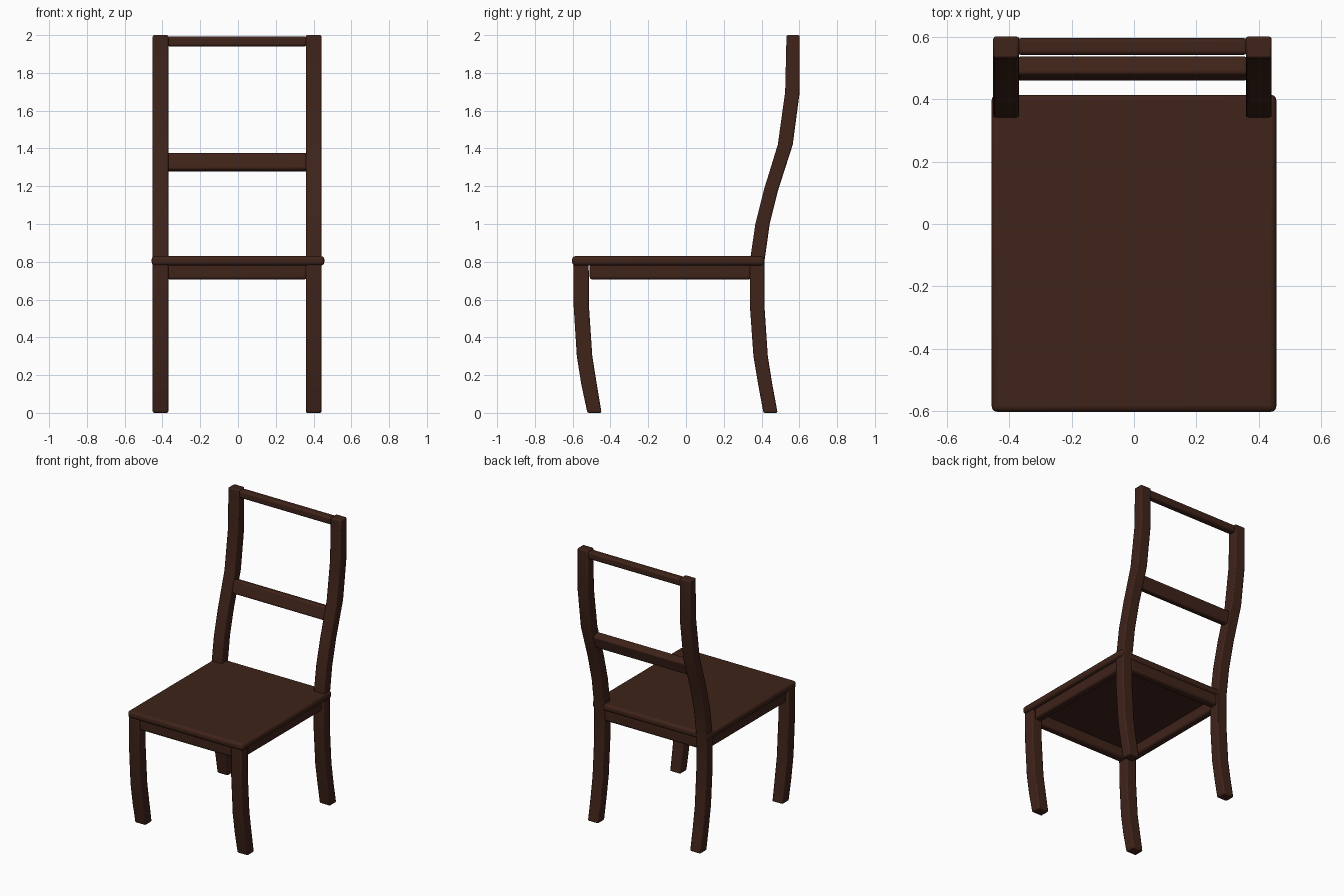
import bpy, bmesh, math

if "Cube" in bpy.data.objects:
    bpy.data.objects.remove(bpy.data.objects["Cube"])

wood = bpy.data.materials.new("dark_wood")
wood.diffuse_color = (0.05, 0.017, 0.01, 1)
wood.use_nodes = True
wood.node_tree.nodes["Principled BSDF"].inputs["Base Color"].default_value = wood.diffuse_color


def finish(ob, bevel, segments):
    """Material, rounded edges and smooth shading."""
    ob.data.materials.append(wood)
    mod = ob.modifiers.new("rounding", 'BEVEL')
    mod.width = bevel
    mod.segments = segments
    mod.limit_method = 'ANGLE'
    mod.angle_limit = math.radians(40)
    bpy.ops.object.select_all(action='DESELECT')
    ob.select_set(True)
    bpy.context.view_layer.objects.active = ob
    bpy.ops.object.shade_smooth_by_angle(angle=math.radians(35))
    return ob


def board(name, x, y, z, bevel=0.01, segments=2, tilt=0.0):
    """Box from (min, max) ranges, optionally tilted about x."""
    mid = [(a + b) / 2 for a, b in (x, y, z)]
    bpy.ops.mesh.primitive_cube_add(size=1, location=mid)
    ob = bpy.context.object
    ob.name = name
    ob.scale = [b - a for a, b in (x, y, z)]
    bpy.ops.object.transform_apply(location=False, rotation=False, scale=True)
    ob.rotation_euler.x = tilt
    return finish(ob, bevel, segments)


def leg(name, x, profile):
    """Square section swept up through (z, front y, back y) stations."""
    bm = bmesh.new()
    rings = [[bm.verts.new(p) for p in ((x[0], f, z), (x[1], f, z), (x[1], b, z), (x[0], b, z))]
             for z, f, b in profile]
    bm.faces.new(rings[0][::-1])
    bm.faces.new(rings[-1])
    for lo, hi in zip(rings, rings[1:]):
        for i in range(4):
            j = (i + 1) % 4
            bm.faces.new((lo[i], lo[j], hi[j], hi[i]))
    me = bpy.data.meshes.new(name)
    bm.to_mesh(me)
    bm.free()
    ob = bpy.data.objects.new(name, me)
    bpy.context.collection.objects.link(ob)
    return finish(ob, 0.008, 2)


SIDES = {"left": (-0.452, -0.369), "right": (0.359, 0.442)}
FRONT = [(0, -0.522, -0.447), (0.15, -0.554, -0.472), (0.3, -0.578, -0.496),
         (0.57, -0.595, -0.514), (0.785, -0.597, -0.515)]
BACK = [(0, 0.41, 0.485), (0.15, 0.382, 0.457), (0.3, 0.357, 0.433),
        (0.57, 0.338, 0.415), (0.8, 0.338, 0.415), (1.0, 0.367, 0.443),
        (1.18, 0.412, 0.488), (1.42, 0.486, 0.565), (1.7, 0.525, 0.602),
        (2.0, 0.532, 0.602)]

# legs and side aprons
for side, x in SIDES.items():
    leg("front_leg_" + side, x, FRONT)
    leg("back_leg_" + side, x, BACK)
    board("side_apron_" + side, (x[0] + 0.012, x[1] - 0.012), (-0.51, 0.345),
          (0.706, 0.79), 0.015, 3)

# front and back aprons
inner = (-0.375, 0.365)
board("front_apron", inner, (-0.585, -0.525), (0.706, 0.79), 0.015, 3)
board("back_apron", inner, (0.347, 0.407), (0.706, 0.79), 0.015, 3)

# seat
board("seat", (-0.457, 0.457), (-0.603, 0.415), (0.78, 0.83), 0.018, 3)

# back rails
board("middle_rail", inner, (0.468, 0.53), (1.28, 1.373), 0.012, 3, math.radians(-15))
board("top_rail", inner, (0.543, 0.597), (1.94, 1.993), 0.013, 3)
